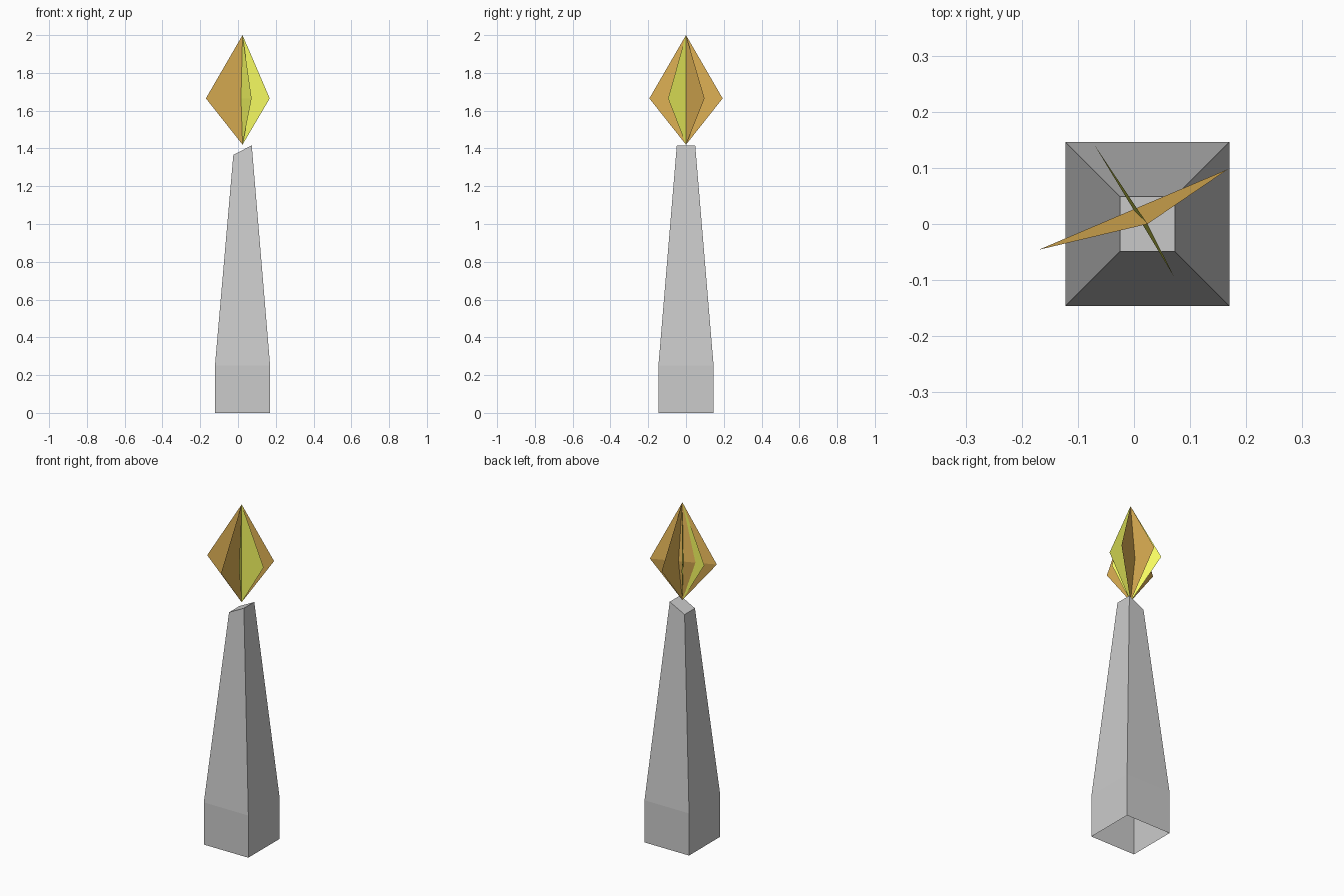
import bpy, bmesh

if "Cube" in bpy.data.objects:
    bpy.data.objects.remove(bpy.data.objects["Cube"])

CX = 0.024                      # shared axis of post and flame
TOP, LOW, MID = 2.0, 1.42, 1.665


def material(name, rgb):
    m = bpy.data.materials.new(name)
    m.diffuse_color = (*rgb, 1)
    m.use_nodes = True
    m.node_tree.nodes["Principled BSDF"].inputs["Base Color"].default_value = m.diffuse_color
    return m


def make_object(name, bm, mat=None):
    me = bpy.data.meshes.new(name)
    bm.to_mesh(me)
    bm.free()
    ob = bpy.data.objects.new(name, me)
    bpy.context.collection.objects.link(ob)
    if mat:
        me.materials.append(mat)
    return ob


def flame_blade(name, a, b, mat, folded):
    """Diamond blade between two side tips; folded ones have all four facets."""
    bm = bmesh.new()
    t, l, d, r = [bm.verts.new(p) for p in
                  ((CX, 0, TOP), (*a, MID), (CX, 0, LOW), (*b, MID))]
    if folded:
        for tri in ((t, l, d), (t, d, r), (t, r, l), (d, l, r)):
            bm.faces.new(tri)
        bmesh.ops.recalc_face_normals(bm, faces=bm.faces[:])
    else:
        bm.faces.new((t, l, d, r))
    return make_object(name, bm, mat)


# Post: square plinth, long taper, slanted cap, open underneath
bm = bmesh.new()
rings = []
for half, z, slant in ((0.146, 0, 0), (0.146, 0.25, 0), (0.0487, 1.391, 0.025)):
    rings.append([bm.verts.new((CX + sx * half, sy * half, z + sx * slant))
                  for sx, sy in ((-1, -1), (1, -1), (1, 1), (-1, 1))])
for lower, upper in zip(rings, rings[1:]):
    for i in range(4):
        j = (i + 1) % 4
        bm.faces.new((lower[i], lower[j], upper[j], upper[i]))
bm.faces.new(rings[-1])
make_object("post", bm)

# Flame: two straight and two folded crossed blades
orange = material("flame_orange", (0.74, 0.44, 0.09))
yellow = material("flame_yellow", (0.92, 0.96, 0.12))
flame_blade("flame_outer_side", (CX, -0.194), (CX, 0.194), orange, False)
flame_blade("flame_inner_front", (CX - 0.144, 0), (CX + 0.144, 0), yellow, False)
flame_blade("flame_outer_diagonal", (-0.17, -0.046), (0.168, 0.098), orange, True)
flame_blade("flame_inner_diagonal", (-0.07, 0.14), (0.072, -0.095), yellow, True)
